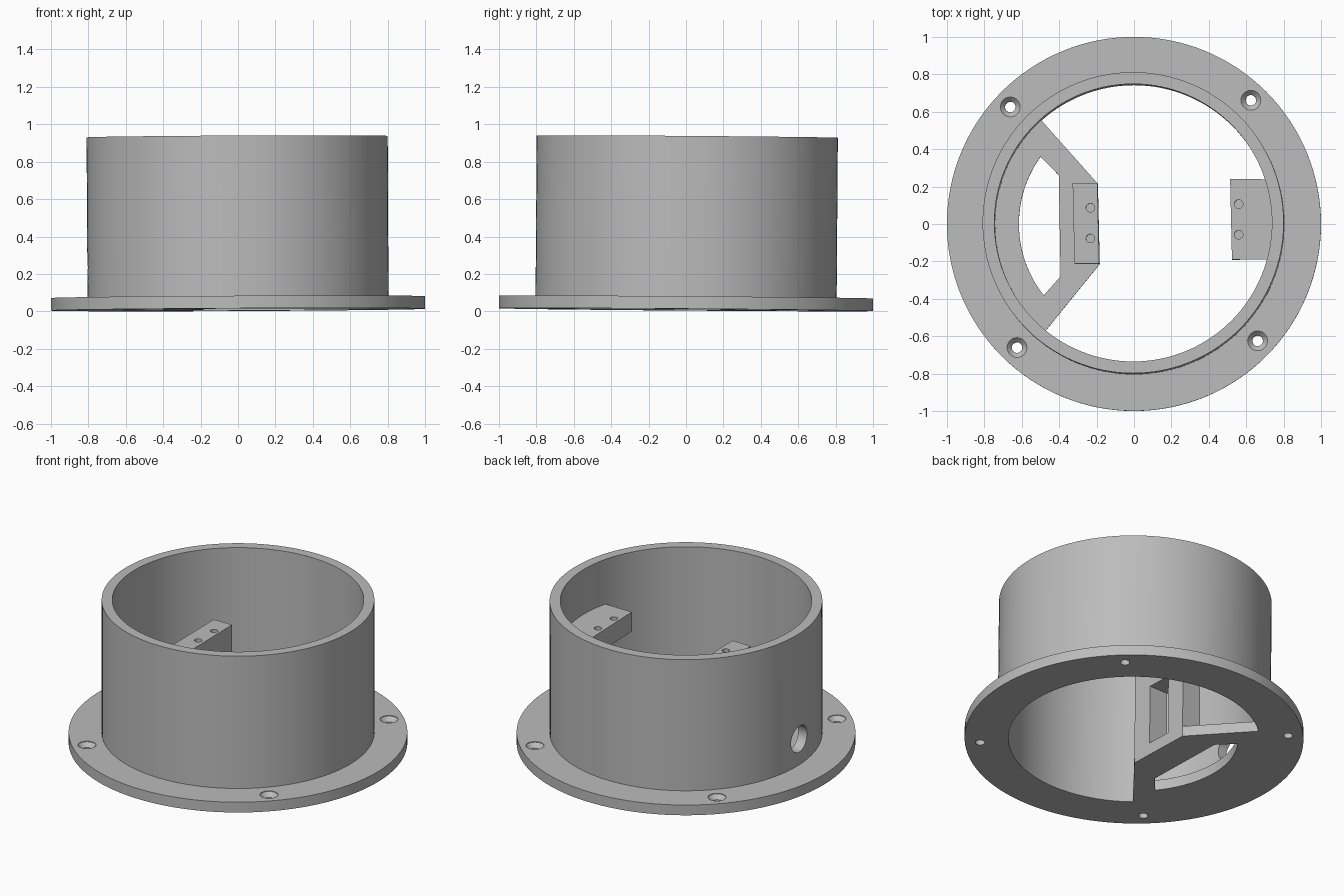
import bpy, bmesh, math
from mathutils import Matrix, Vector

if "Cube" in bpy.data.objects:
    bpy.data.objects.remove(bpy.data.objects["Cube"])

R_FLANGE, R_OUT, R_IN, R_LEDGE = 1.0, 0.805, 0.742, 0.615
H_FLANGE, H_WALL = 0.067, 0.925
BLOCK_TOP = 0.632

grey = bpy.data.materials.new("plain grey")
grey.diffuse_color = (0.5, 0.5, 0.5, 1)
grey.use_nodes = True
grey.node_tree.nodes["Principled BSDF"].inputs["Base Color"].default_value = grey.diffuse_color


def finish(name, bm):
    bmesh.ops.recalc_face_normals(bm, faces=bm.faces)
    mesh = bpy.data.meshes.new(name)
    bm.to_mesh(mesh)
    bm.free()
    mesh.materials.append(grey)
    ob = bpy.data.objects.new(name, mesh)
    bpy.context.collection.objects.link(ob)
    return ob


def lathe(name, profile, n=128, at=(0, 0, 0), closed=False):
    """Turn (radius, z) points around z; open profiles get end caps."""
    bm = bmesh.new()
    rings = [[bm.verts.new((r * math.cos(2 * math.pi * i / n), r * math.sin(2 * math.pi * i / n), z))
              for i in range(n)] for r, z in profile]
    pairs = list(zip(rings, rings[1:]))
    if closed:
        pairs.append((rings[-1], rings[0]))
    else:
        bm.faces.new(rings[0])
        bm.faces.new(rings[-1])
    for a, b in pairs:
        for i in range(n):
            j = (i + 1) % n
            bm.faces.new((a[i], a[j], b[j], b[i]))
    bmesh.ops.translate(bm, verts=bm.verts, vec=at)
    return finish(name, bm)


def prism(name, pts, z0, z1):
    """Extrude a flat outline from z0 to z1."""
    bm = bmesh.new()
    face = bm.faces.new([bm.verts.new((x, y, z0)) for x, y in pts])
    up = bmesh.ops.extrude_face_region(bm, geom=[face])["geom"]
    bmesh.ops.translate(bm, verts=[v for v in up if isinstance(v, bmesh.types.BMVert)],
                        vec=(0, 0, z1 - z0))
    return finish(name, bm)


def box(name, x0, x1, y0, y1, z0, z1):
    return prism(name, [(x0, y0), (x1, y0), (x1, y1), (x0, y1)], z0, z1)


def arc(r, a0, a1, n=40):
    return [(r * math.cos(a0 + (a1 - a0) * i / n), r * math.sin(a0 + (a1 - a0) * i / n))
            for i in range(n + 1)]


def cut(ob, cutters):
    """Subtract each cutter and remove it."""
    for c in cutters:
        mod = ob.modifiers.new("cut", "BOOLEAN")
        mod.operation, mod.solver, mod.object = "DIFFERENCE", "EXACT", c
        bpy.context.view_layer.objects.active = ob
        bpy.ops.object.modifier_apply(modifier=mod.name)
        bpy.data.objects.remove(c)


def angle(x, y):
    return math.atan2(y, x) % (2 * math.pi)


# Flange and tube, turned in one piece
housing = lathe("flanged_tube", [(R_IN, 0), (R_FLANGE, 0), (R_FLANGE, H_FLANGE), (R_OUT, H_FLANGE),
                                 (R_OUT, H_WALL), (R_IN, H_WALL)], closed=True)
# Countersunk screw holes
holes = []
for i in range(4):
    a = math.radians(46.6 + 90 * i)
    holes.append(lathe("screw_hole", [(0.028, -0.1), (0.028, H_FLANGE - 0.03), (0.053, H_FLANGE - 0.004),
                                      (0.053, H_FLANGE + 0.1)], 32,
                       (0.91 * math.cos(a), 0.91 * math.sin(a), 0)))
# Cable hole through the left wall
cable = lathe("cable_hole", [(0.085, -0.2), (0.085, 0.2)], 48)
cable.data.transform(Matrix.Translation((-0.78, -0.02, 0.235)) @ Matrix.Rotation(math.pi / 2, 4, "Y"))
cut(housing, holes + [cable])

# Floor ledge with a window behind the upright
floor = prism("floor_ledge", arc(R_IN + 0.01, angle(-0.5, 0.56), angle(-0.475, -0.575))
              + [(-0.183, -0.215), (-0.193, 0.215)], 0, H_FLANGE)
window = prism("floor_window", arc(R_LEDGE, angle(-0.5, 0.36), angle(-0.48, -0.38))
               + [(-0.392, -0.28), (-0.402, 0.26)], -0.1, 0.2)
cut(floor, [window])

# Upright mounting block: slotted, with two pilot holes in the top
upright = prism("upright_block", [(-0.315, -0.215), (-0.183, -0.215), (-0.193, 0.215), (-0.325, 0.215)],
                H_FLANGE - 0.002, BLOCK_TOP)
cut(upright, [box("slot", -0.5, 0, -0.08, 0.083, H_FLANGE + 0.012, 0.465)]
    + [lathe("pilot", [(0.023, BLOCK_TOP - 0.1), (0.023, 1)], 24, (-0.23, y, 0)) for y in (-0.082, 0.082)])

# Bracket on the right wall, its back following the tube
bracket = prism("wall_bracket", [(0.527, -0.195)] + arc(R_IN + 0.01, -0.262, 0.317, 16) + [(0.517, 0.235)],
                0.505, BLOCK_TOP)
cut(bracket, [lathe("pilot", [(0.023, BLOCK_TOP - 0.1), (0.023, 1)], 24, (0.563, y, 0))
              for y in (-0.062, 0.102)])

# Slight lean of the whole piece, smooth round walls
lean = (Matrix.Translation((0, 0, 0.009)) @ Matrix.Rotation(-0.0075, 4, "X")
        @ Matrix.Rotation(-0.005, 4, "Y"))
for ob in (housing, floor, upright, bracket):
    ob.data.transform(lean)
    bpy.ops.object.select_all(action="DESELECT")
    ob.select_set(True)
    bpy.context.view_layer.objects.active = ob
    bpy.ops.object.shade_smooth_by_angle(angle=math.radians(30))
